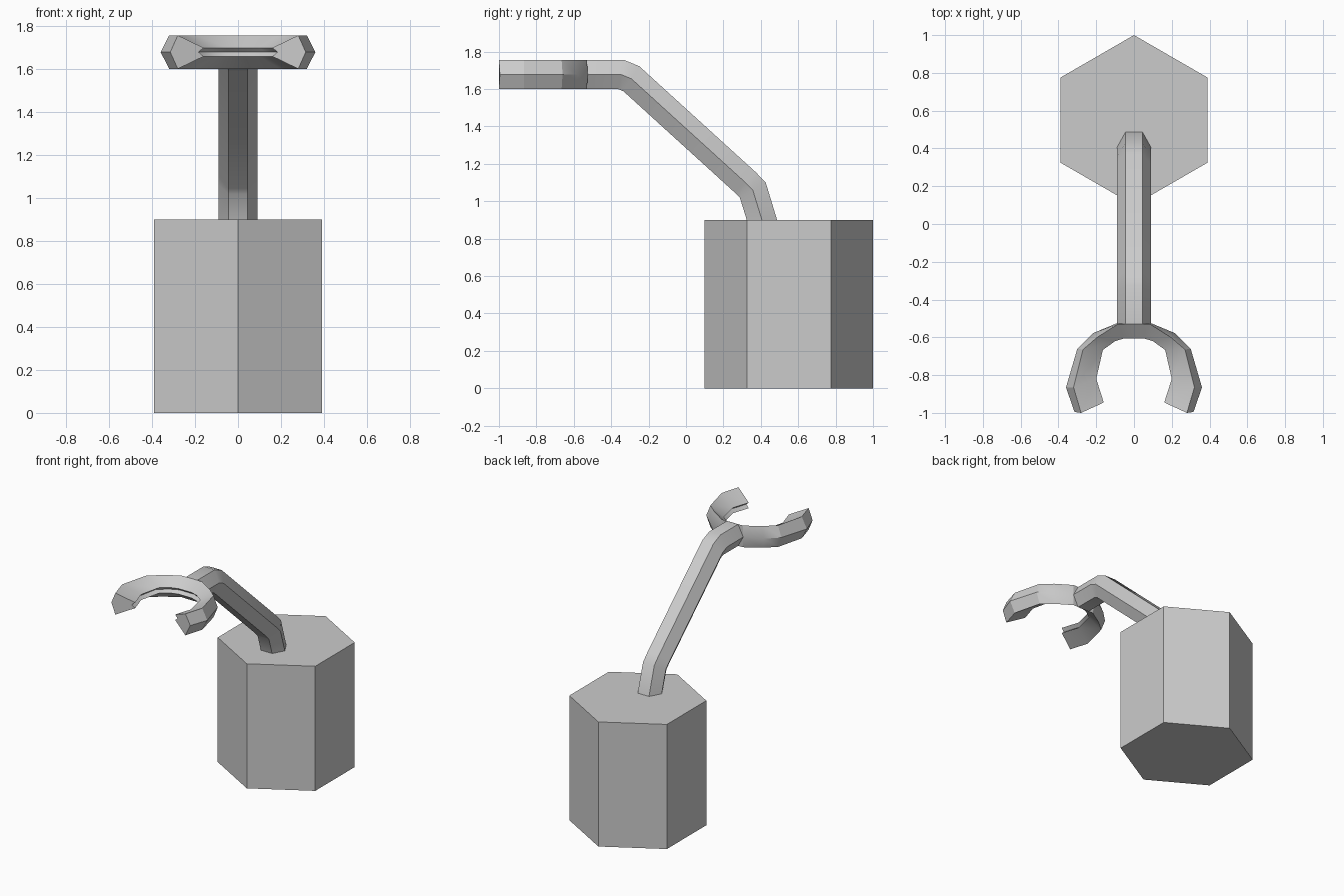
import bpy, bmesh, math
from mathutils import Vector

if "Cube" in bpy.data.objects:
    bpy.data.objects.remove(bpy.data.objects["Cube"])


def loft(name, sections, smooth=True):
    """Skin a list of equal-length closed sections and cap both ends."""
    bm = bmesh.new()
    rings = [[bm.verts.new(p) for p in s] for s in sections]
    n = len(rings[0])
    for a, b in zip(rings, rings[1:]):
        for i in range(n):
            j = (i + 1) % n
            bm.faces.new((a[i], a[j], b[j], b[i]))
    bm.faces.new(rings[0])
    bm.faces.new(rings[-1])
    bmesh.ops.recalc_face_normals(bm, faces=bm.faces)
    me = bpy.data.meshes.new(name)
    bm.to_mesh(me)
    bm.free()
    ob = bpy.data.objects.new(name, me)
    bpy.context.collection.objects.link(ob)
    if smooth:
        bpy.ops.object.select_all(action='DESELECT')
        ob.select_set(True)
        bpy.context.view_layer.objects.active = ob
        bpy.ops.object.shade_smooth_by_angle(angle=math.radians(28))
    return ob


# Hexagonal base block, one corner facing the front
loft("base", [[(0.45 * math.sin(i * math.pi / 3), 0.55 + 0.45 * math.cos(i * math.pi / 3), z)
               for i in range(6)] for z in (0, 0.9)], smooth=False)

# Bent hexagonal arm: centre path in the y-z plane, mitred at each bend
path = [Vector(p) for p in ((0.406, 0.9), (0.357, 1.06), (0.318, 1.10),
                            (-0.292, 1.655), (-0.345, 1.677), (-0.53, 1.677))]
R, H = 0.09, 0.078
dirs = [(b - a).normalized() for a, b in zip(path, path[1:])]
sections = []
for k, p in enumerate(path):
    if k == 0:
        off = Vector((0.081, 0))          # cut flat where it meets the base
    else:
        d0, d1 = dirs[k - 1], dirs[min(k, len(dirs) - 1)]
        t = (d0 + d1).normalized()
        off = Vector((t.y, -t.x)) * H / t.dot(d0)
    sections.append([(x, p.x + s * off.x, p.y + s * off.y) for x, s in
                     ((R, 0), (R / 2, 1), (-R / 2, 1), (-R, 0), (-R / 2, -1), (R / 2, -1))])
loft("arm", sections)

# Open claw: outer ridge, rim corner and inner lip for each station (x, y)
stations = [((0.09, -0.525), (0.085, -0.53), (0.05, -0.605)),
            ((0.215, -0.577), (0.195, -0.60), (0.10, -0.62)),
            ((0.30, -0.66), (0.27, -0.665), (0.165, -0.667)),
            ((0.36, -0.865), (0.32, -0.865), (0.20, -0.82)),
            ((0.315, -0.995), (0.28, -1.0), (0.16, -0.945))]
ZC = 1.678


def claw_section(st, sx):
    o, c, l = (Vector((sx * x, y)) for x, y in st)
    groove = l + (o - l).normalized() * 0.025
    return [(*o, ZC), (*c, ZC + H), (*l, ZC + 0.02), (*groove, ZC),
            (*l, ZC - 0.02), (*c, ZC - H)]


loft("claw", [claw_section(s, -1) for s in reversed(stations)]
     + [claw_section(s, 1) for s in stations])
